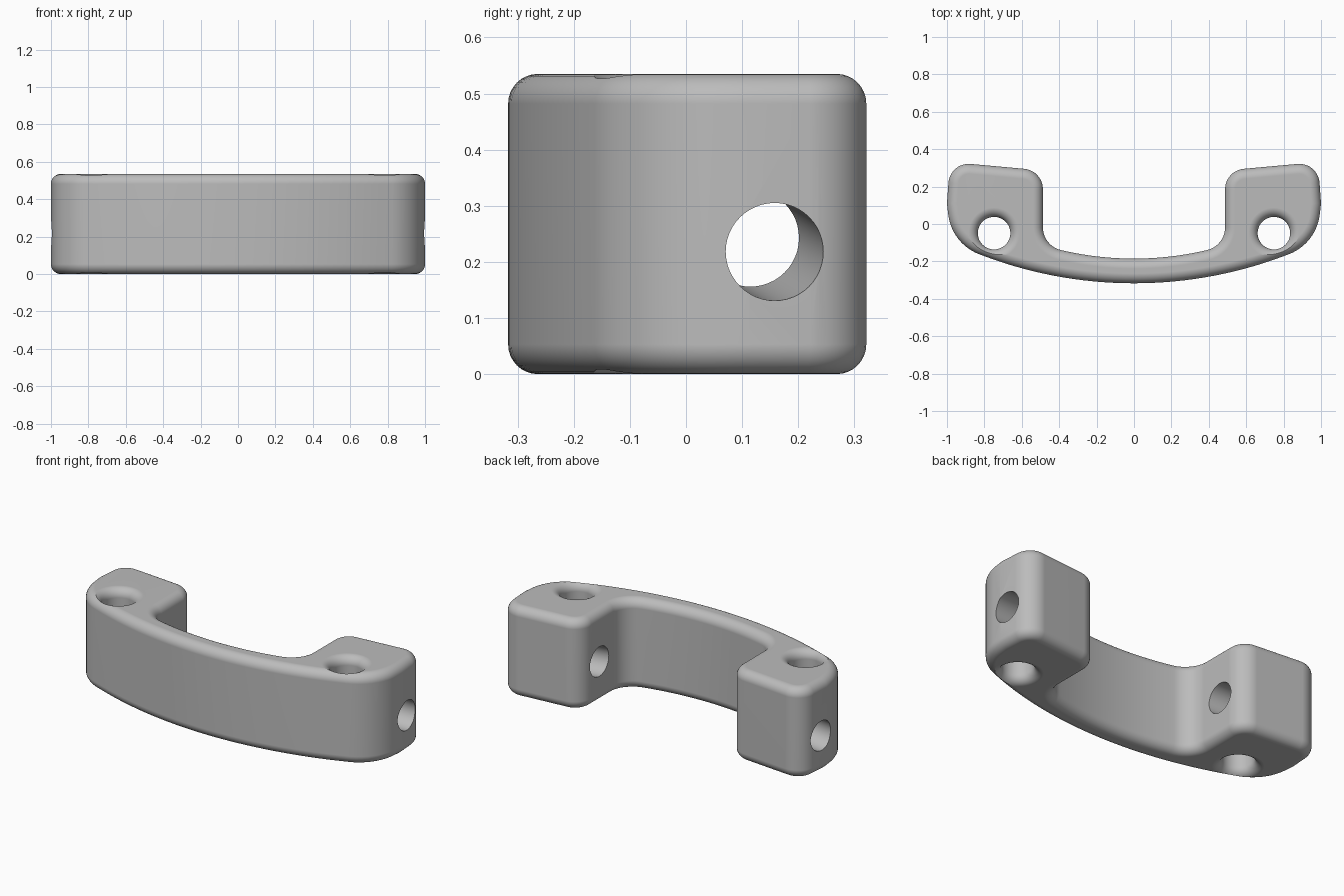
import bpy
import bmesh
import math
from mathutils import Vector, Matrix

HEIGHT = 0.535
ROUND = 0.053
HOLE = 0.087
FLARE = 0.05

cube = bpy.data.objects.get("Cube")
if cube:
    bpy.data.objects.remove(cube, do_unlink=True)

grey = bpy.data.materials.new("mid grey")
grey.use_nodes = True
grey.diffuse_color = (0.5, 0.5, 0.5, 1)
grey.node_tree.nodes["Principled BSDF"].inputs["Base Color"].default_value = (0.5, 0.5, 0.5, 1)


def rounded(before, corner, after, tangent, steps=10):
    """Circular arc that replaces a corner, as a rational quadratic curve."""
    before, corner, after = Vector(before), Vector(corner), Vector(after)
    d0, d1 = (before - corner).normalized(), (after - corner).normalized()
    start, end = corner + d0 * tangent, corner + d1 * tangent
    w = math.sin(d0.angle(d1) / 2)
    points = []
    for i in range(steps + 1):
        t = i / steps
        a, b, c = (1 - t) ** 2, 2 * w * t * (1 - t), t * t
        points.append((start * a + corner * b + end * c) / (a + b + c))
    return points


def bow(x, y_middle, radius):
    return Vector((x, y_middle + radius - math.sqrt(radius * radius - x * x)))


def inset(loop, amount):
    """Moves a counter-clockwise loop inwards by a constant distance."""
    result = []
    for i, p in enumerate(loop):
        e0 = (p - loop[i - 1]).normalized()
        e1 = (loop[(i + 1) % len(loop)] - p).normalized()
        n0, n1 = Vector((-e0.y, e0.x)), Vector((-e1.y, e1.x))
        result.append(p + (n0 + n1) * amount / (1 + n0.dot(n1)))
    return result


def loft(name, rings):
    """Solid through a stack of closed rings."""
    bm = bmesh.new()
    loops = [[bm.verts.new(p) for p in ring] for ring in rings]
    for low, high in zip(loops, loops[1:]):
        for i in range(len(low)):
            bm.faces.new((low[i - 1], low[i], high[i], high[i - 1]))
    bm.faces.new(list(reversed(loops[0])))
    bm.faces.new(loops[-1])
    bmesh.ops.recalc_face_normals(bm, faces=bm.faces)
    mesh = bpy.data.meshes.new(name)
    bm.to_mesh(mesh)
    bm.free()
    mesh.materials.append(grey)
    obj = bpy.data.objects.new(name, mesh)
    bpy.context.collection.objects.link(obj)
    return obj


# Half outline: front bow, rounded end block, then the inner bow
front = [bow(0.75 * i / 14, -0.317, 2.28) for i in range(15)]
inner = [bow(0.36 * i / 8, -0.185, 1.7) for i in range(8, -1, -1)]
shoulder, side = (0.975, -0.108), (1.0, 0.11)
back_out, back_in, elbow = (0.984, 0.331), (0.487, 0.286), (0.487, -0.118)
half = (front
        + rounded(front[-1], shoulder, side, 0.16)
        + [Vector(side)]
        + rounded(side, back_out, back_in, 0.11)
        + rounded(back_out, back_in, elbow, 0.1)
        + rounded(back_in, elbow, inner[0], 0.1)
        + inner)
outline = half + [Vector((-p.x, p.y)) for p in reversed(half[1:-1])]

# Body with rounded top and bottom rims
STEPS = 8
quarter = [(ROUND * (1 - math.sin(a)), ROUND * (1 - math.cos(a)))
           for a in (math.pi / 2 * i / STEPS for i in range(STEPS + 1))]
levels = quarter + [(d, HEIGHT - z) for d, z in reversed(quarter)]
# Each level pairs an inset with a height, widest at mid height
body = loft("handle_body", [[(p.x, p.y, z) for p in inset(outline, d)] for d, z in levels])


def circle(radius, z, count=48):
    return [Vector((radius * math.cos(2 * math.pi * i / count),
                    radius * math.sin(2 * math.pi * i / count), z)) for i in range(count)]


# Hole cutters: flared upright holes and slanted cross holes
flare = [(HOLE + FLARE * (1 - math.sin(a)), FLARE * (1 - math.cos(a)))
         for a in (math.pi / 2 * i / STEPS for i in range(STEPS + 1))]
rim = HOLE + FLARE
upright = ([(rim, -0.1)] + flare + [(r, HEIGHT - z) for r, z in reversed(flare)]
           + [(rim, HEIGHT + 0.1)])
cutters = []
for s, label in ((1, "left"), (-1, "right")):
    hole = loft(label + "_upright_cutter", [circle(r, z) for r, z in upright])
    hole.location = (s * 0.748, -0.049, 0)
    outer, inside = Vector((s * 0.995, 0.158, 0.218)), Vector((s * 0.487, 0.114, 0.243))
    axis = (outer - inside).normalized()
    cross = loft(label + "_cross_cutter", [circle(HOLE, -0.33), circle(HOLE, 0.33)])
    cross.matrix_world = (Matrix.Translation((outer + inside) / 2)
                          @ axis.to_track_quat('Z', 'Y').to_matrix().to_4x4())
    cutters += [hole, cross]

bpy.ops.object.select_all(action='DESELECT')
bpy.context.view_layer.objects.active = body
body.select_set(True)
for cutter in cutters:
    cutter.hide_render = True
    mod = body.modifiers.new(cutter.name, 'BOOLEAN')
    mod.operation = 'DIFFERENCE'
    mod.solver = 'EXACT'
    mod.object = cutter
    bpy.ops.object.modifier_apply(modifier=mod.name)
for cutter in cutters:
    bpy.data.objects.remove(cutter, do_unlink=True)

# Smooth shading with crisp hole edges
bpy.ops.object.shade_smooth_by_angle(angle=math.radians(30))
weighted = body.modifiers.new("even_shading", 'WEIGHTED_NORMAL')
weighted.keep_sharp = True
